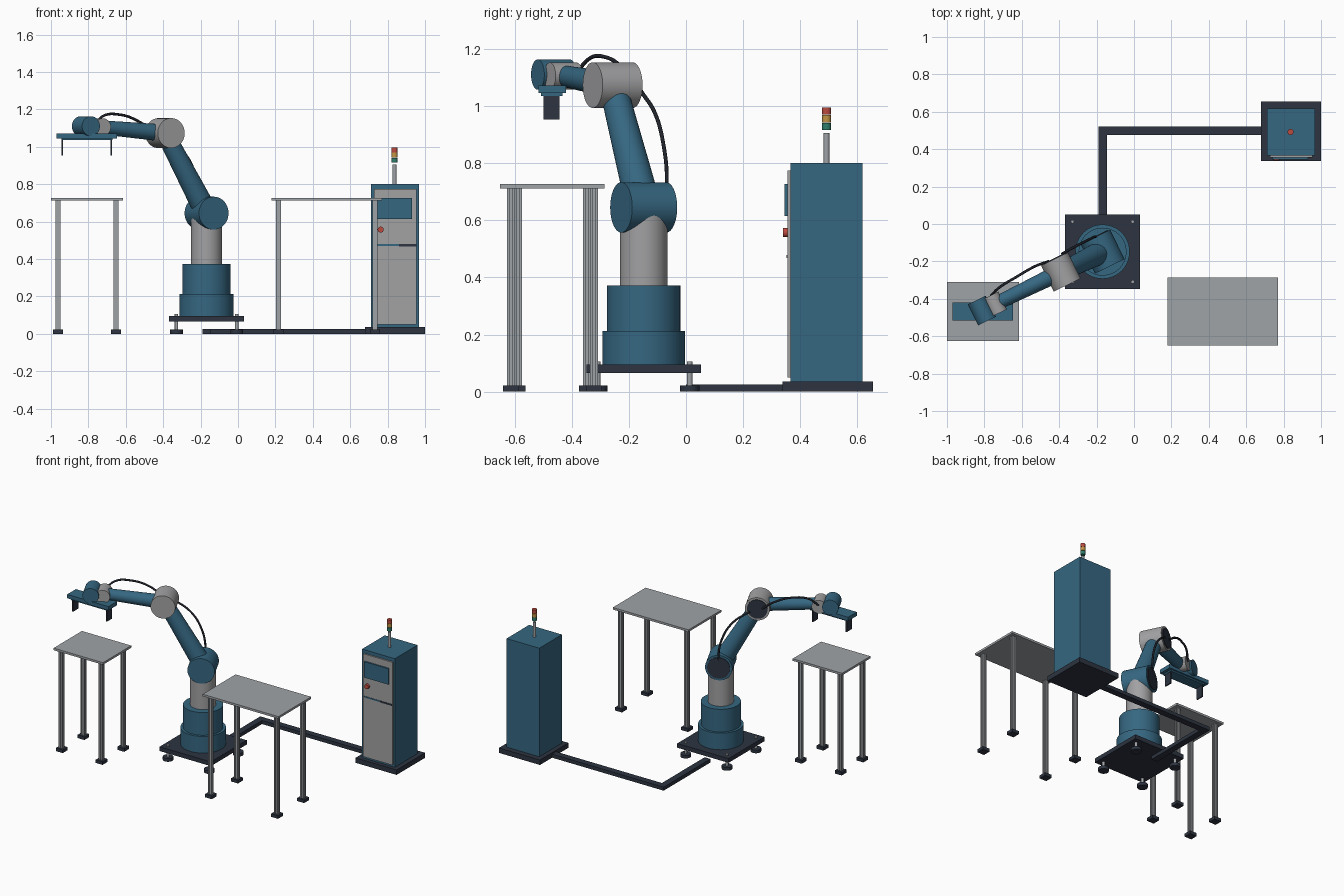
import bpy, bmesh, math
from mathutils import Vector

if "Cube" in bpy.data.objects:
    bpy.data.objects.remove(bpy.data.objects["Cube"])


def mat(name, *rgb):
    m = bpy.data.materials.new(name)
    m.diffuse_color = (*rgb, 1)
    m.use_nodes = True
    m.node_tree.nodes["Principled BSDF"].inputs["Base Color"].default_value = m.diffuse_color
    return m


BLUE = mat("steel blue", 0.036, 0.135, 0.22)
GREY = mat("light grey", 0.36, 0.36, 0.37)
METAL = mat("table grey", 0.35, 0.37, 0.39)
DARK = mat("dark slate", 0.026, 0.034, 0.052)
BLACK = mat("cable black", 0.014, 0.017, 0.024)
RED = mat("signal red", 0.50, 0.07, 0.05)
AMBER = mat("signal amber", 0.55, 0.30, 0.06)
GREEN = mat("signal green", 0.03, 0.21, 0.15)


def finish(name, bm, material, smooth=False):
    bmesh.ops.recalc_face_normals(bm, faces=bm.faces)
    me = bpy.data.meshes.new(name)
    bm.to_mesh(me)
    bm.free()
    me.materials.append(material)
    ob = bpy.data.objects.new(name, me)
    bpy.context.collection.objects.link(ob)
    if smooth:
        bpy.ops.object.select_all(action='DESELECT')
        ob.select_set(True)
        bpy.context.view_layer.objects.active = ob
        bpy.ops.object.shade_smooth_by_angle(angle=math.radians(35))
    return ob


def box(name, x0, x1, y0, y1, z0, z1, material):
    bm = bmesh.new()
    bmesh.ops.create_cube(bm, size=1)
    for v in bm.verts:
        v.co = ((x0 + x1) / 2 + v.co.x * (x1 - x0),
                (y0 + y1) / 2 + v.co.y * (y1 - y0),
                (z0 + z1) / 2 + v.co.z * (z1 - z0))
    return finish(name, bm, material)


def rod(name, a, b, r, material, r2=None, sides=48):
    """Cylinder or cone between two points."""
    a, b = Vector(a), Vector(b)
    bm = bmesh.new()
    bmesh.ops.create_cone(bm, cap_ends=True, segments=sides, radius1=r,
                          radius2=r if r2 is None else r2, depth=(b - a).length)
    rot = (b - a).to_track_quat('Z', 'Y')
    for v in bm.verts:
        v.co = (a + b) / 2 + rot @ v.co
    return finish(name, bm, material, True)


# Grooved square post used for table legs
def post(name, x, y, z0, z1):
    h, s, d = 0.0135, 0.004, 0.006
    quarter = [(h, -s), (h - d, -s), (h - d, s), (h, s), (h, h)]
    pts = []
    for k in range(4):
        c, n = round(math.cos(k * math.pi / 2)), round(math.sin(k * math.pi / 2))
        pts += [(c * px - n * py, n * px + c * py) for px, py in quarter]
    bm = bmesh.new()
    face = bm.faces.new([bm.verts.new((x + px, y + py, z0)) for px, py in pts])
    ext = bmesh.ops.extrude_face_region(bm, geom=[face])
    for g in ext["geom"]:
        if isinstance(g, bmesh.types.BMVert):
            g.co.z = z1
    return finish(name, bm, METAL)


# Tables
def table(name, x0, x1, y0, y1):
    box(name + "_top", x0, x1, y0, y1, 0.712, 0.727, METAL)
    i, f = 0.037, 0.027
    for x in (x0 + i, x1 - i):
        for y in (y0 + i, y1 - i):
            post(name + "_leg", x, y, 0.02, 0.712)
            box(name + "_foot", x - f, x + f, y - f, y + f, 0, 0.022, DARK)


table("small_table", -1.0, -0.615, -0.625, -0.31)
table("large_table", 0.18, 0.77, -0.65, -0.285)

# Control cabinet
box("cabinet_plinth", 0.68, 1.0, 0.338, 0.655, 0, 0.035, DARK)
box("cabinet_body", 0.712, 0.967, 0.365, 0.617, 0.035, 0.8, BLUE)
box("cabinet_door", 0.727, 0.955, 0.355, 0.367, 0.05, 0.775, GREY)
box("cabinet_screen", 0.74, 0.93, 0.345, 0.356, 0.615, 0.727, BLUE)
box("door_slot", 0.735, 0.86, 0.352, 0.356, 0.47, 0.479, BLUE)
box("door_handle", 0.86, 0.955, 0.352, 0.356, 0.468, 0.479, DARK)
rod("stop_button", (0.763, 0.339, 0.557), (0.763, 0.356, 0.557), 0.016, RED)

# Signal tower
LX, LY = 0.837, 0.492
rod("tower_pole", (LX, LY, 0.8), (LX, LY, 0.905), 0.01, METAL, sides=24)
for nm, z, m in (("green", 0.916, GREEN), ("amber", 0.943, AMBER), ("red", 0.97, RED)):
    rod(nm + "_lamp", (LX, LY, z), (LX, LY, z + 0.025), 0.016, m, sides=32)

# Floor cable tray
box("tray_long", -0.19, 0.68, 0.475, 0.52, 0, 0.025, DARK)
box("tray_short", -0.19, -0.145, 0.0, 0.475, 0, 0.025, DARK)

# Robot pedestal
CX, CY = -0.168, -0.148
box("base_plate", CX - 0.2, CX + 0.2, CY - 0.2, CY + 0.2, 0.065, 0.095, DARK)
for sx in (-1, 1):
    for sy in (-1, 1):
        x, y = CX + sx * 0.161, CY + sy * 0.161
        rod("levelling_foot", (x, y, 0), (x, y, 0.022), 0.034, DARK, sides=32)
        rod("levelling_bolt", (x, y, 0.02), (x, y, 0.105), 0.0095, METAL, sides=16)
for nm, z0, z1, r, m in (("base_drum", 0.095, 0.212, 0.145, BLUE),
                         ("turntable", 0.212, 0.372, 0.128, BLUE),
                         ("column", 0.372, 0.645, 0.083, GREY)):
    rod(nm, (CX, CY, z0), (CX, CY, z1), r, m, sides=64)

# Arm frame: u reaches outward, v runs along the joint axes
AZ = math.radians(26)
U = Vector((-math.cos(AZ), -math.sin(AZ), 0))
V = Vector((math.sin(AZ), -math.cos(AZ), 0))


def arm(u, v, z):
    return Vector((CX, CY, z)) + U * u + V * v


def joint(name, u, z, r, length, material):
    rod(name, arm(u, -length / 2, z), arm(u, length / 2, z), r, material)


joint("shoulder", 0, 0.645, 0.088, 0.175, BLUE)
joint("elbow", 0.248, 1.073, 0.08, 0.155, GREY)
joint("wrist", 0.642, 1.105, 0.047, 0.105, GREY)
joint("tool_head", 0.718, 1.11, 0.053, 0.125, BLUE)
for nm, u, z, r, v in (("shoulder_cap", 0, 0.645, 0.074, -0.0875),
                       ("elbow_cap", 0.248, 1.073, 0.066, -0.0775)):
    rod(nm, arm(u, v + 0.002, z), arm(u, v - 0.005, z), r, DARK)
rod("upper_arm", arm(0, 0, 0.645), arm(0.248, 0, 1.073), 0.062, BLUE, 0.048)
rod("forearm", arm(0.248, 0, 1.073), arm(0.642, 0, 1.105), 0.046, BLUE, 0.037)


# Hoses along the arm
def hose(name, pts):
    cu = bpy.data.curves.new(name, 'CURVE')
    cu.dimensions = '3D'
    cu.bevel_depth = 0.007
    cu.bevel_resolution = 2
    cu.resolution_u = 8
    cu.use_fill_caps = True
    sp = cu.splines.new('BEZIER')
    sp.bezier_points.add(len(pts) - 1)
    for bp, p in zip(sp.bezier_points, pts):
        bp.co = arm(*p)
        bp.handle_left_type = bp.handle_right_type = 'AUTO'
    cu.materials.append(BLACK)
    bpy.context.collection.objects.link(bpy.data.objects.new(name, cu))


hose("lower_hose", [(0, -0.085, 0.68), (0.0, -0.09, 0.75), (0.025, -0.09, 0.86),
                    (0.09, -0.09, 0.97), (0.2, -0.085, 1.055)])
hose("upper_hose", [(0.28, -0.08, 1.08), (0.36, -0.088, 1.135), (0.48, -0.08, 1.172),
                    (0.58, -0.07, 1.165), (0.64, -0.05, 1.115)])

# Gripper
box("gripper_plate", -0.97, -0.648, -0.517, -0.42, 1.045, 1.072, BLUE)
box("gripper_rail", -0.945, -0.67, -0.508, -0.432, 1.035, 1.046, BLUE)
for x in (-0.94, -0.677):
    box("gripper_finger", x - 0.004, x + 0.004, -0.498, -0.442, 0.952, 1.036, DARK)
